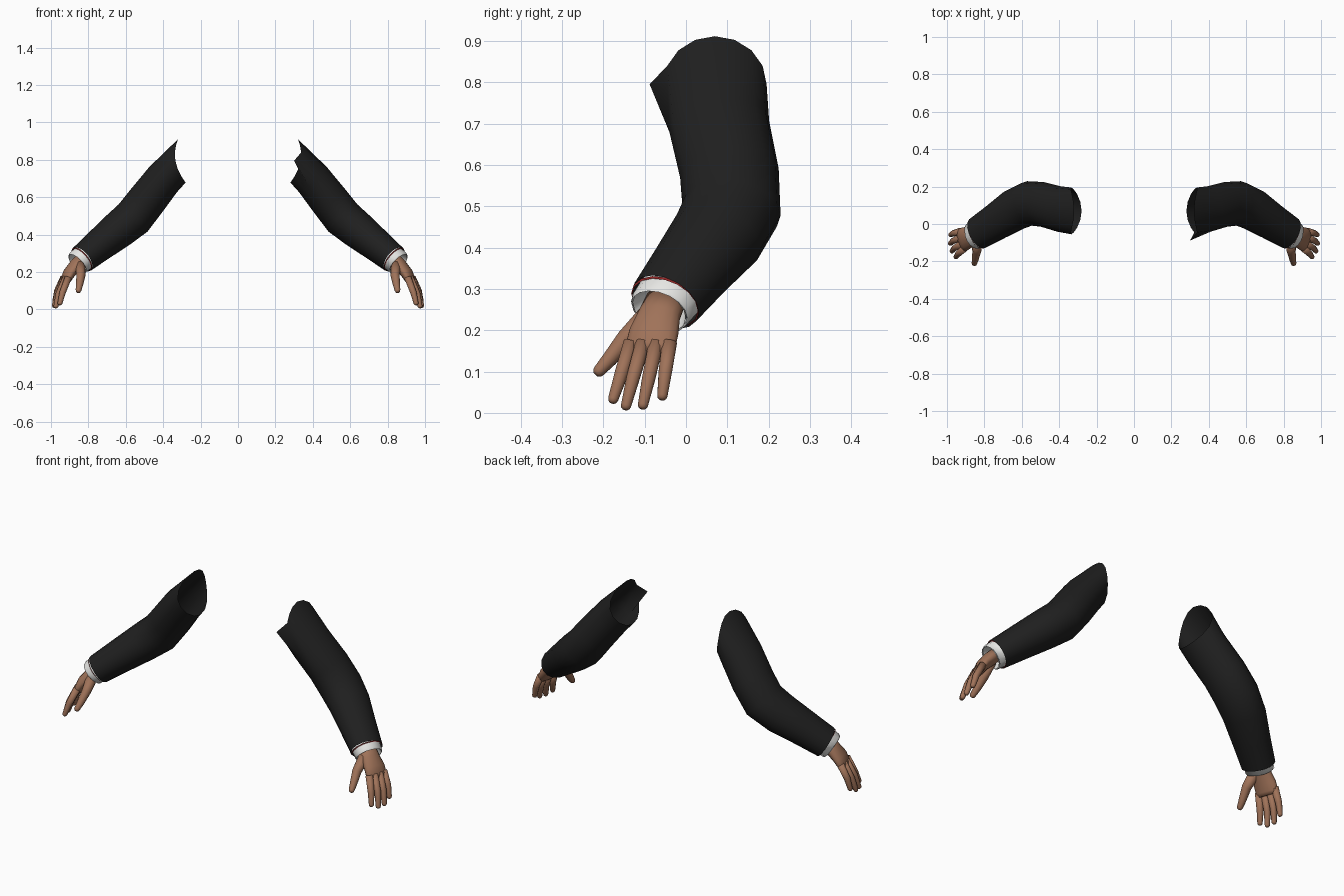
import bpy, math
from mathutils import Vector

cube = bpy.data.objects.get("Cube")
if cube:
    bpy.data.objects.remove(cube, do_unlink=True)


def material(name, color):
    m = bpy.data.materials.new(name)
    m.use_nodes = True
    m.diffuse_color = (*color, 1)
    m.node_tree.nodes["Principled BSDF"].inputs["Base Color"].default_value = (*color, 1)
    return m


BLACK = material("black cloth", (0.014, 0.014, 0.014))
WHITE = material("white cuff", (0.8, 0.8, 0.78))
RED = material("red lining", (0.3, 0.02, 0.02))
SKIN = material("brown skin", (0.35, 0.17, 0.10))


def loft(name, side, mat, rings, hint=(0, 1, 0), sides=16, caps=False, first_dir=None, edit=None):
    """Skin elliptical rings (x, y, z, half width, half thickness) along a path."""
    centres = [Vector(r[:3]) for r in rings]
    verts, faces, last = [], [], len(rings) - 1
    for i, r in enumerate(rings):
        t = centres[min(i + 1, last)] - centres[max(i - 1, 0)]
        if i == 0 and first_dir:
            t = Vector(first_dir)
        t.normalize()
        u = Vector(hint)
        u = (u - t * u.dot(t)).normalized()
        v = t.cross(u)
        for j in range(sides):
            a = math.tau * j / sides
            p = centres[i] + u * r[3] * math.cos(a) + v * r[4] * math.sin(a)
            if edit:
                edit(i, j, a, p)
            verts.append((p.x * side, p.y, p.z))
    for i in range(last):
        for j in range(sides):
            k = (j + 1) % sides
            faces.append((i * sides + j, i * sides + k, (i + 1) * sides + k, (i + 1) * sides + j))
    if caps:
        faces.append(tuple(reversed(range(sides))))
        faces.append(tuple(range(last * sides, (last + 1) * sides)))
    if side < 0:
        faces = [f[::-1] for f in faces]
    mesh = bpy.data.meshes.new(name)
    mesh.from_pydata(verts, [], faces)
    mesh.materials.append(mat)
    ob = bpy.data.objects.new(name, mesh)
    bpy.context.collection.objects.link(ob)
    for poly in mesh.polygons:
        poly.use_smooth = True
    return ob


def digit(name, side, points, radii, sides=10):
    """Finger with a rounded tip."""
    rings = [(*p, r, r) for p, r in zip(points, radii)]
    a, b = Vector(points[-2]), Vector(points[-1])
    step = (b - a).normalized() * radii[-1]
    for along, scale in ((0.5, 0.85), (0.85, 0.45)):
        r = radii[-1] * scale
        rings.append((*(b + step * along), r, r))
    loft(name, side, SKIN, rings, HAND_AXIS, sides, caps=True)


HAND_AXIS = (0.3, 0.95, -0.1)

SLEEVE = [
    (0.30, 0.07, 0.795, 0.125, 0.118),
    (0.40, 0.08, 0.695, 0.122, 0.100),
    (0.49, 0.105, 0.58, 0.120, 0.104),
    (0.56, 0.11, 0.49, 0.120, 0.106),
    (0.64, 0.075, 0.425, 0.114, 0.100),
    (0.74, 0.01, 0.345, 0.100, 0.088),
    (0.835, -0.05, 0.268, 0.090, 0.077),
]
PALM = [
    (0.832, -0.048, 0.275, 0.050, 0.034),
    (0.868, -0.065, 0.235, 0.053, 0.035),
    (0.902, -0.078, 0.195, 0.062, 0.031),
    (0.920, -0.086, 0.160, 0.063, 0.025),
    (0.928, -0.089, 0.143, 0.055, 0.017),
]
FINGERS = {
    "index_finger": [(0.908, -0.133, 0.17), (0.938, -0.158, 0.09), (0.952, -0.176, 0.034)],
    "middle_finger": [(0.920, -0.104, 0.17), (0.958, -0.128, 0.085), (0.973, -0.145, 0.018)],
    "ring_finger": [(0.928, -0.072, 0.17), (0.966, -0.090, 0.085), (0.982, -0.104, 0.02)],
    "little_finger": [(0.932, -0.040, 0.17), (0.966, -0.050, 0.10), (0.980, -0.057, 0.042)],
}
THUMB = [(0.845, -0.085, 0.24), (0.840, -0.145, 0.18), (0.848, -0.185, 0.13), (0.853, -0.210, 0.102)]

for side, label in ((1, "left"), (-1, "right")):

    # Armhole: front and back edges are cut back; one lapel corner sticks out
    def armhole(i, j, a, p):
        if i == 0:
            p.x += 0.035 * math.cos(a) ** 2
            if side > 0 and j == 8:
                p += Vector((-0.035, -0.033, 0))

    loft(label + "_sleeve", side, BLACK, SLEEVE, first_dir=(1, 0, -0.17), edit=armhole)

    # Narrow lining just inside the sleeve mouth
    loft(label + "_sleeve_lining", side, RED,
         [(0.834, -0.0495, 0.269, 0.089, 0.076), (0.837, -0.051, 0.2665, 0.085, 0.072)])

    # Shirt cuff: outer band turned back in at its rim
    loft(label + "_cuff", side, WHITE,
         [(0.815, -0.038, 0.285, 0.080, 0.070),
          (0.857, -0.064, 0.250, 0.076, 0.067),
          (0.859, -0.065, 0.248, 0.071, 0.062)])
    loft(label + "_cuff_inside", side, WHITE,
         [(0.859, -0.065, 0.248, 0.071, 0.062), (0.825, -0.044, 0.277, 0.050, 0.034)])

    # Hand
    loft(label + "_palm", side, SKIN, PALM, HAND_AXIS, caps=True)
    for name, points in FINGERS.items():
        digit(label + "_" + name, side, points, (0.019, 0.017, 0.013))
    digit(label + "_thumb", side, THUMB, (0.030, 0.024, 0.019, 0.015))
